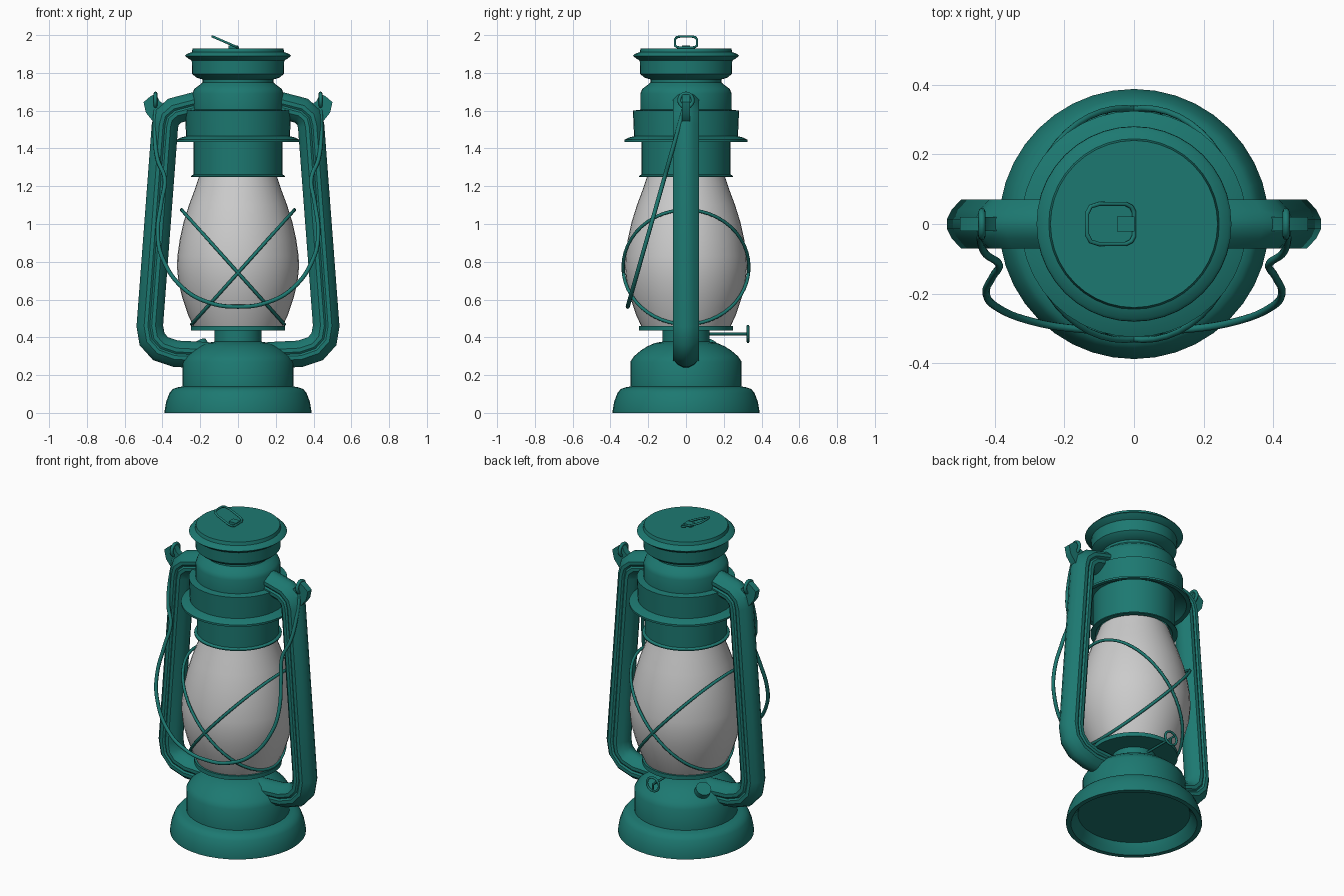
import bpy, bmesh, math
from mathutils import Vector

if "Cube" in bpy.data.objects:
    bpy.data.objects.remove(bpy.data.objects["Cube"])

green = bpy.data.materials.new("green_enamel")
green.diffuse_color = (0.012, 0.19, 0.165, 1)
green.use_nodes = True
green.node_tree.nodes["Principled BSDF"].inputs["Base Color"].default_value = green.diffuse_color


def finish(ob, mat=green, angle=35):
    if mat:
        ob.data.materials.append(mat)
    bpy.ops.object.select_all(action='DESELECT')
    ob.select_set(True)
    bpy.context.view_layer.objects.active = ob
    bpy.ops.object.shade_smooth_by_angle(angle=math.radians(angle))
    return ob


def from_bmesh(name, bm, mat=green, angle=35):
    bmesh.ops.recalc_face_normals(bm, faces=bm.faces)
    me = bpy.data.meshes.new(name)
    bm.to_mesh(me)
    bm.free()
    ob = bpy.data.objects.new(name, me)
    bpy.context.collection.objects.link(ob)
    return finish(ob, mat, angle)


def lathe(name, profile, mat=green, n=40):
    """Revolve (radius, z) points around z; a zero radius closes the end."""
    bm = bmesh.new()
    rings = []
    for r, z in profile:
        k = 1 if r == 0 else n
        rings.append([bm.verts.new((r * math.cos(2 * math.pi * i / n),
                                    r * math.sin(2 * math.pi * i / n), z)) for i in range(k)])
    for a, b in zip(rings, rings[1:]):
        for i in range(n):
            j = (i + 1) % n
            quad = [a[i % len(a)], a[j % len(a)], b[j % len(b)], b[i % len(b)]]
            bm.faces.new(list(dict.fromkeys(quad)))
    return from_bmesh(name, bm, mat)


def wire(name, pts, radius, closed=False, smooth=False):
    """Round wire along a list of points."""
    cu = bpy.data.curves.new(name, 'CURVE')
    cu.dimensions = '3D'
    cu.bevel_depth = radius
    cu.bevel_resolution = 2
    cu.use_fill_caps = True
    cu.resolution_u = 6
    if smooth:
        sp = cu.splines.new('BEZIER')
        sp.bezier_points.add(len(pts) - 1)
        for bp, p in zip(sp.bezier_points, pts):
            bp.co = p
            bp.handle_left_type = bp.handle_right_type = 'AUTO'
    else:
        sp = cu.splines.new('POLY')
        sp.points.add(len(pts) - 1)
        for sp_p, p in zip(sp.points, pts):
            sp_p.co = (*p, 1)
    sp.use_cyclic_u = closed
    ob = bpy.data.objects.new(name, cu)
    bpy.context.collection.objects.link(ob)
    bpy.ops.object.select_all(action='DESELECT')
    ob.select_set(True)
    bpy.context.view_layer.objects.active = ob
    bpy.ops.object.convert(target='MESH')
    return finish(bpy.context.object, green, 60)


def circle(c, u, v, n=32):
    c, u, v = Vector(c), Vector(u), Vector(v)
    return [c + u * math.cos(2 * math.pi * i / n) + v * math.sin(2 * math.pi * i / n) for i in range(n)]


# Fuel tank with hollow underside, neck and burner plate
lathe("fuel_tank", [(0, .06), (.32, .06), (.335, .03), (.36, 0), (.388, 0), (.388, .015), (.38, .06),
                    (.363, .105), (.345, .127), (.32, .135), (.295, .14), (.295, .27), (.275, .3),
                    (.24, .33), (.205, .352), (.165, .37), (.125, .377), (.125, .435), (.25, .435),
                    (.25, .46), (0, .46)])

# Glass globe
lathe("glass_globe", [(.235, .455), (.265, .52), (.295, .61), (.315, .69), (.323, .77), (.321, .83),
                      (.308, .92), (.288, 1.01), (.26, 1.1), (.23, 1.18), (.203, 1.26)], mat=None)

# Chimney, hood and cap
lathe("chimney", [(.2, 1.27), (.22, 1.248), (.25, 1.248), (.25, 1.254), (.235, 1.262), (.235, 1.5)])
lathe("hood", [(.235, 1.475), (.27, 1.465), (.3, 1.437), (.325, 1.435), (.325, 1.447), (.3, 1.458),
               (.275, 1.465), (.281, 1.6), (.242, 1.605), (.242, 1.69), (.232, 1.715), (.205, 1.735),
               (.187, 1.75), (.187, 1.765), (.22, 1.775), (.243, 1.795), (.245, 1.865), (.262, 1.875),
               (.28, 1.89), (.272, 1.9), (.245, 1.91), (.24, 1.93), (0, 1.93)])

# Side tubes: one grooved section swept along a bent path, then mirrored
half = [(.07, .014), (.056, .042), (.03, .07), (.01, .07), (0, .062),
        (-.01, .07), (-.03, .07), (-.056, .042), (-.07, .014)]
section = half + [(n, -y) for n, y in reversed(half)]
path = [(.16, .305), (.33, .313), (.41, .34), (.455, .39), (.467, .46), (.387, 1.52),
        (.375, 1.565), (.335, 1.6), (.22, 1.63)]


def side_tube(name, s):
    bm = bmesh.new()
    pts = [Vector(p) for p in path]
    rings = []
    for i, p in enumerate(pts):
        d0 = (p - pts[max(i - 1, 0)]).normalized() if i else (pts[1] - p).normalized()
        d1 = (pts[i + 1] - p).normalized() if i < len(pts) - 1 else d0
        t = (d0 + d1).normalized()
        k = 1 / max(t.dot(d0), .7)
        rings.append([bm.verts.new((s * (p.x + t.y * n * k), y, p.y - t.x * n * k)) for n, y in section])
    m = len(section)
    for a, b in zip(rings, rings[1:]):
        for i in range(m):
            j = (i + 1) % m
            bm.faces.new((a[i], a[j], b[j], b[i]))
    bm.faces.new(rings[0])
    bm.faces.new(rings[-1])
    return from_bmesh(name, bm, angle=30)


def ear(name, s):
    outline = [(.37, 1.62), (.415, 1.65), (.435, 1.69), (.465, 1.675), (.5, 1.645),
               (.488, 1.59), (.44, 1.53), (.38, 1.5)]
    bm = bmesh.new()
    f = bm.faces.new([bm.verts.new((s * x, -.02, z)) for x, z in outline])
    ext = bmesh.ops.extrude_face_region(bm, geom=[f])
    bmesh.ops.translate(bm, vec=(0, .04, 0), verts=[v for v in ext['geom'] if isinstance(v, bmesh.types.BMVert)])
    return from_bmesh(name, bm)


for s, side in ((1, "right"), (-1, "left")):
    side_tube("side_tube_" + side, s)
    ear("handle_ear_" + side, s)
    # Eyelet of the carrying handle
    wire("handle_eyelet_" + side, circle((s * .437, 0, 1.655), (0, .036, 0), (0, 0, .036), 20), .01, True)
    # Tilted guard ring around the globe
    wire("globe_guard_" + side, circle((s * .027, 0, .772), (s * .272, 0, .303), (0, .333, 0), 48), .009, True)

# Carrying handle hanging at the front
arc = [(.437, 1.62), (.44, 1.45), (.425, 1.34), (.388, 1.24), (.405, 1.12), (.425, .95),
       (.4, .82), (.29, .66), (.15, .583)]
arc = [(-x, z) for x, z in arc] + [(0, .562)] + list(reversed(arc))
wire("carrying_handle", [(x, -.285 * (1.645 - z), z) for x, z in arc], .011, smooth=True)

# Lifting loop on the cap, tilted to the left, with its hinge tab
loop = [(0, .035), (-.008, .05), (-.025, .058), (-.1, .058), (-.125, .05), (-.135, .03)]
loop = loop + [(u, -v) for u, v in reversed(loop)]
wire("cap_loop", [(u, v, 1.934 - u * .435) for u, v in loop], .0065, True)
bpy.ops.mesh.primitive_cube_add(size=1, location=(-.024, 0, 1.937))
tab = bpy.context.object
tab.name = "loop_hinge"
tab.scale = (.05, .044, .016)
finish(tab)

# Wick adjuster at the back
wire("wick_shaft", [(0, .11, .418), (0, .33, .418)], .007)
wire("wick_ring", circle((0, .328, .418), (.042, 0, 0), (0, 0, .042), 24), .007, True)
wire("wick_crossbar", [(-.03, .328, .448), (0, .328, .418), (0, .328, .376)], .006)

# Filler cap on the tank shoulder
axis = Vector((-.5, .3, .85)).normalized()
bpy.ops.mesh.primitive_cylinder_add(vertices=20, radius=.045, depth=.06, location=(-.195, .115, .345),
                                    rotation=axis.to_track_quat('Z', 'Y').to_euler())
cap = bpy.context.object
cap.name = "filler_cap"
finish(cap)
